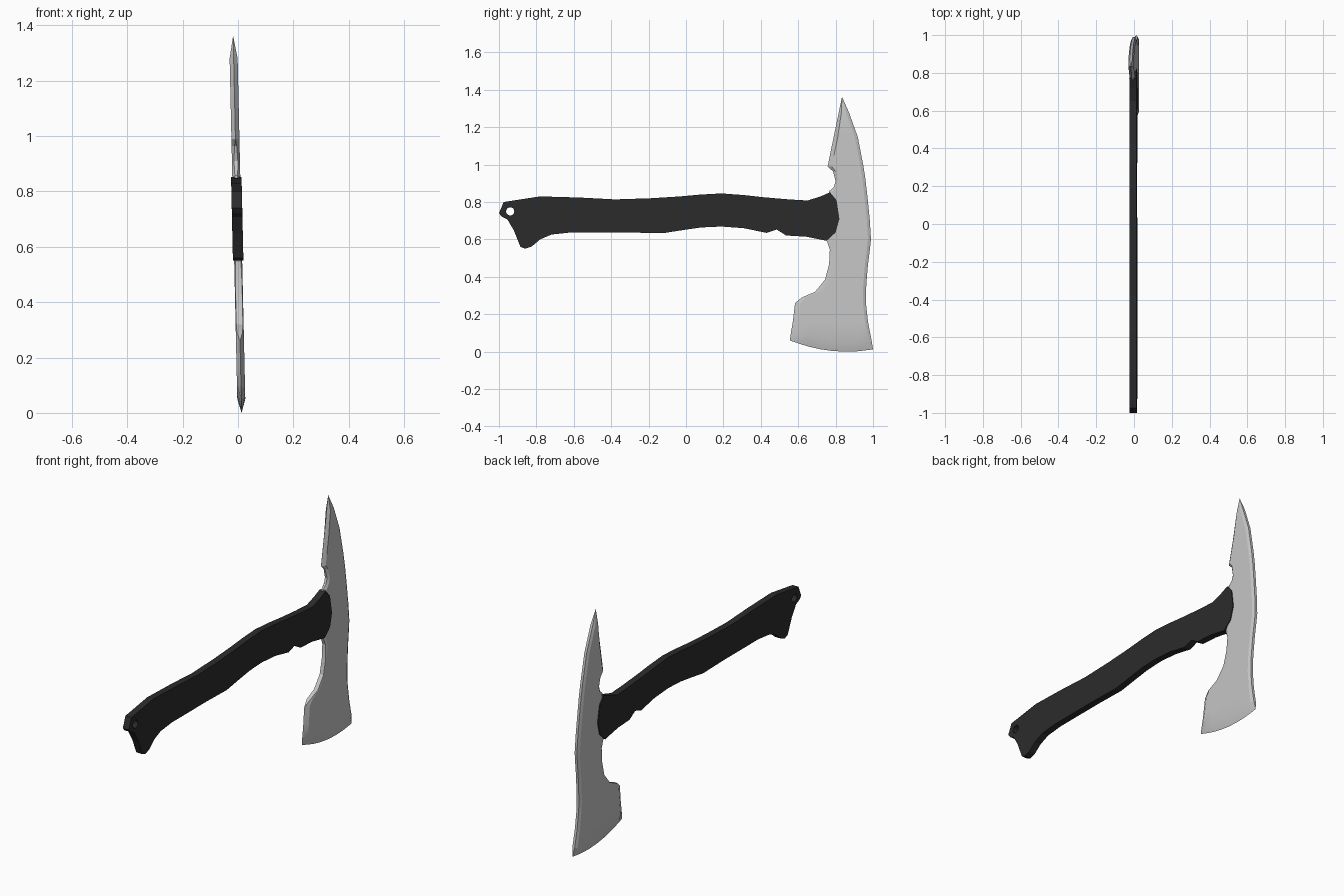
import bpy
import bmesh
from mathutils import Matrix

# Remove the default cube
cube = bpy.data.objects.get("Cube")
if cube:
    bpy.data.objects.remove(cube, do_unlink=True)


def make_material(name, value, roughness):
    mat = bpy.data.materials.new(name)
    mat.use_nodes = True
    colour = (value, value, value, 1)
    mat.diffuse_color = colour
    shader = mat.node_tree.nodes["Principled BSDF"]
    shader.inputs["Base Color"].default_value = colour
    shader.inputs["Roughness"].default_value = roughness
    return mat


def lean(bm):
    """The whole tool leans very slightly sideways."""
    for vert in bm.verts:
        vert.co.x += 0.013 - 0.0225 * vert.co.z


def finish(bm, name, material):
    """Clean the mesh and link it as a named object."""
    bmesh.ops.remove_doubles(bm, verts=bm.verts, dist=0.00005)
    bmesh.ops.recalc_face_normals(bm, faces=bm.faces)
    lean(bm)
    mesh = bpy.data.meshes.new(name)
    bm.to_mesh(mesh)
    bm.free()
    mesh.materials.append(material)
    obj = bpy.data.objects.new(name, mesh)
    bpy.context.collection.objects.link(obj)
    return obj


def add_spline(curve, points, kind):
    """Add a closed flat outline to a curve."""
    spline = curve.splines.new(kind)
    spline.points.add(len(points) - 1)
    for point, (y, z) in zip(spline.points, points):
        point.co = (y, z, 0, 1)
    spline.use_cyclic_u = True


black_grip = make_material("black grip", 0.024, 0.7)
steel = make_material("steel", 0.56, 0.4)

# Handle: side outline with a lanyard hole, extruded sideways
handle_outline = [
    (-1, .74), (-.975, .8), (-.78, .83), (-.57, .824), (-.38, .814),
    (-.19, .82), (-.03, .83), (.08, .84), (.19, .846), (.31, .837),
    (.42, .825), (.55, .814), (.65, .808), (.72, .83), (.77, .852),
    (.805, .81), (.82, .71), (.8, .637), (.752, .593), (.64, .615),
    (.535, .621), (.485, .653), (.43, .635), (.31, .66), (.19, .669),
    (.08, .664), (-.03, .648), (-.125, .633), (-.3, .637), (-.62, .637),
    (-.72, .626), (-.78, .6), (-.825, .562), (-.86, .55), (-.885, .56),
    (-.92, .648), (-.955, .707), (-.985, .722),
]
hole = [Matrix.Rotation(i * 0.3927, 2) for i in range(16)]
hole_outline = [(-.94 + m[0][0] * .022, .75 + m[1][0] * .022) for m in hole]

profile = bpy.data.curves.new("handle_profile", "CURVE")
profile.dimensions = "2D"
profile.fill_mode = "BOTH"
profile.extrude = 0.019
add_spline(profile, handle_outline, "POLY")
add_spline(profile, hole_outline, "POLY")
profile_obj = bpy.data.objects.new("handle_profile", profile)
bpy.context.collection.objects.link(profile_obj)
bpy.context.view_layer.update()
depsgraph = bpy.context.evaluated_depsgraph_get()
flat_mesh = bpy.data.meshes.new_from_object(profile_obj.evaluated_get(depsgraph))
bm = bmesh.new()
bm.from_mesh(flat_mesh)
for vert in bm.verts:
    vert.co = vert.co.zxy
handle = finish(bm, "handle", black_grip)
for poly in handle.data.polygons:
    poly.use_smooth = False
bpy.data.objects.remove(profile_obj, do_unlink=True)
bpy.data.curves.remove(profile)
bpy.data.meshes.remove(flat_mesh)

# Head: rows from cutting edge to spike tip
# (height, front, back, front bevel, half thickness at front edge)
CHEEK = 0.0145
head_rows = [
    (0, .555, 1, .03, 0), (.05, .562, .992, .03, 0),
    (.16, .571, .973, .03, 0), (.26, .583, .962, .03, 0),
    (.29, .62, .962, .02, .01), (.32, .69, .962, .015, .012),
    (.385, .743, .966, .012, .012), (.466, .765, .973, .01, .012),
    (.546, .769, .983, .01, .01), (.6, .75, .989, .02, .008),
    (.7, .76, .983, .02, .008), (.81, .755, .972, .02, .006),
    (.857, .765, .967, .02, .005), (.88, .79, .964, .015, .006),
    (.91, .8, .961, .014, .007), (.964, .786, .953, .014, .004),
    (.99, .757, .949, .022, 0), (1.146, .789, .919, .022, 0),
    (1.28, .817, .871, .014, 0), (1.363, .834, .834, 0, 0),
]
bm = bmesh.new()
rings = []
last = len(head_rows) - 1
for i, (z, front, back, bevel, edge) in enumerate(head_rows):
    sharp = i in (0, last)
    rear = 0 if i == last else 0.016
    inner, outer = front + bevel, back - rear
    columns = [(front, 0 if sharp else edge)]
    for k in range(7):
        columns.append((inner + (outer - inner) * k / 6, 0 if sharp else CHEEK))
    columns.append((back, 0 if sharp else 0.007))

    def corner(y, x):
        # The lowest rows follow the curved cutting edge
        curve = 0.65 * (y - 0.86) ** 2 if i < 2 else 0
        return bm.verts.new((x, y, z + curve))

    ring = [corner(y, x) for y, x in columns]
    ring += [corner(y, -x) for y, x in reversed(columns)]
    rings.append(ring)
for low, high in zip(rings, rings[1:]):
    for k in range(len(low)):
        n = (k + 1) % len(low)
        bm.faces.new((low[k], low[n], high[n], high[k]))
head = finish(bm, "axe_head", steel)

# Smooth the steel while keeping its ground edges crisp
bpy.ops.object.select_all(action="DESELECT")
head.select_set(True)
bpy.context.view_layer.objects.active = head
bpy.ops.object.shade_smooth_by_angle(angle=0.3)
